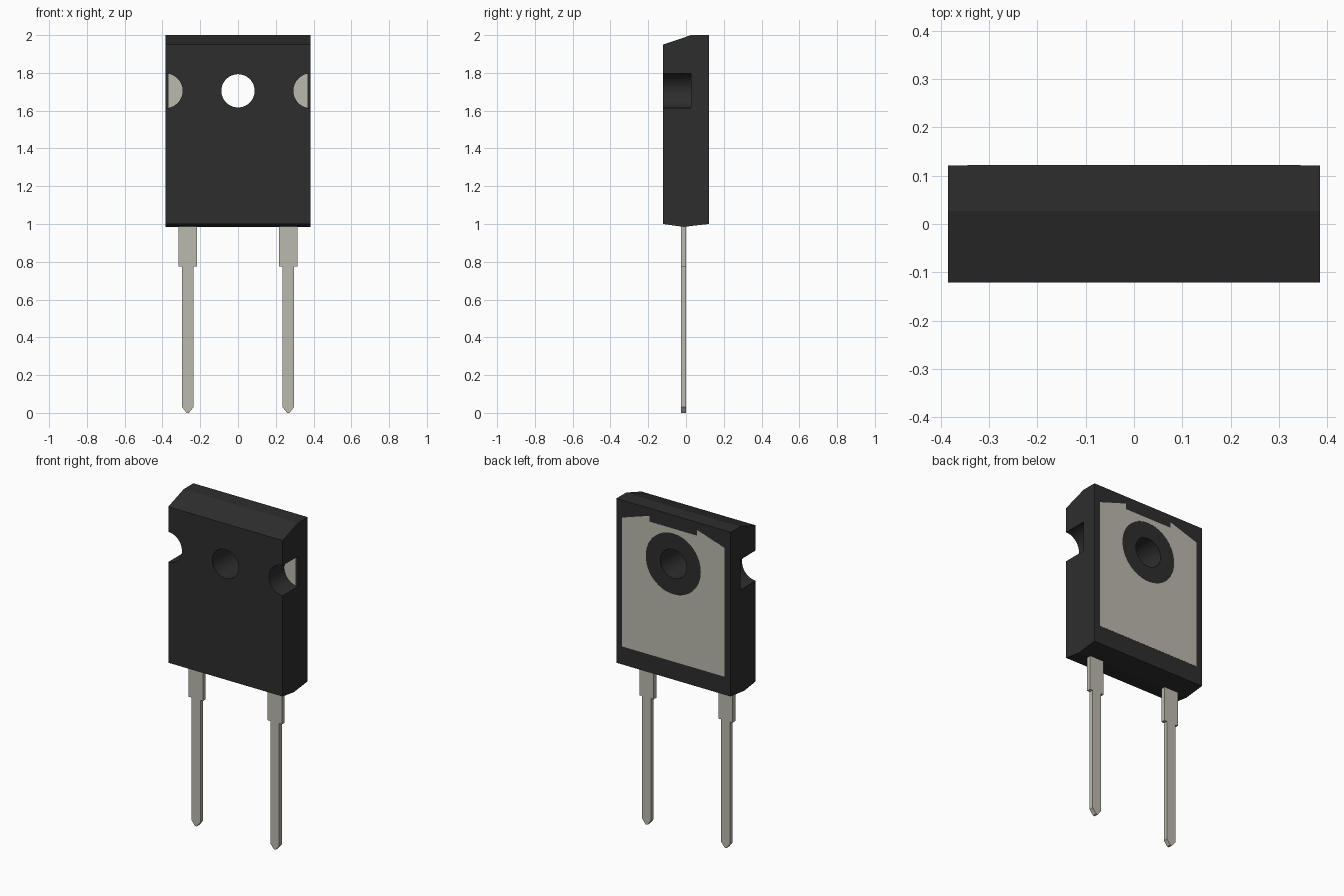
import bpy
import bmesh
import math
from mathutils import Matrix

if "Cube" in bpy.data.objects:
    bpy.data.objects.remove(bpy.data.objects["Cube"])


def material(name, rgb):
    mat = bpy.data.materials.new(name)
    mat.use_nodes = True
    mat.diffuse_color = (*rgb, 1)
    mat.node_tree.nodes["Principled BSDF"].inputs["Base Color"].default_value = (*rgb, 1)
    return mat


black = material("black moulding", (0.027, 0.027, 0.027))
tin = material("tinned metal", (0.50, 0.49, 0.43))


def prism(name, points, start, depth, mat):
    """Extrude a closed outline of 3D points along the vector depth."""
    bm = bmesh.new()
    face = bm.faces.new([bm.verts.new(p) for p in points])
    ext = bmesh.ops.extrude_face_region(bm, geom=[face])
    moved = [v for v in ext["geom"] if isinstance(v, bmesh.types.BMVert)]
    bmesh.ops.translate(bm, verts=moved, vec=depth)
    bmesh.ops.translate(bm, verts=bm.verts, vec=start)
    bmesh.ops.recalc_face_normals(bm, faces=bm.faces)
    return finish(name, bm, mat)


def finish(name, bm, mat):
    mesh = bpy.data.meshes.new(name)
    bm.to_mesh(mesh)
    bm.free()
    mesh.materials.append(mat)
    obj = bpy.data.objects.new(name, mesh)
    bpy.context.collection.objects.link(obj)
    return obj


def cut_round(target, x, z, radius, y0, y1):
    """Cut a cylinder running along y out of the target."""
    bm = bmesh.new()
    place = Matrix.Translation((x, (y0 + y1) / 2, z)) @ Matrix.Rotation(math.pi / 2, 4, "X")
    bmesh.ops.create_cone(bm, cap_ends=True, segments=64, radius1=radius,
                          radius2=radius, depth=y1 - y0, matrix=place)
    cutter = finish("round_cutter", bm, target.data.materials[0])
    mod = target.modifiers.new("round cut", "BOOLEAN")
    mod.operation = "DIFFERENCE"
    mod.solver = "EXACT"
    mod.object = cutter
    bpy.context.view_layer.objects.active = target
    bpy.ops.object.modifier_apply(modifier=mod.name)
    bpy.data.objects.remove(cutter)


HALF_W, HALF_D = 0.385, 0.121
HOLE_Z = 1.705
FLOOR_Y = 0.027

# Moulded body: side profile with sloped top front and shallow pointed underside
profile = [(-HALF_D, 1.0), (-0.013, 0.985), (HALF_D, 1.0),
           (HALF_D, 2.0), (FLOOR_Y, 2.0), (-HALF_D, 1.95)]
body = prism("body", [(0, y, z) for y, z in profile],
             (-HALF_W, 0, 0), (2 * HALF_W, 0, 0), black)

# Mounting hole and the two side notches
cut_round(body, 0, HOLE_Z, 0.088, -0.3, 0.3)
for side in (-1, 1):
    cut_round(body, side * HALF_W, HOLE_Z, 0.092, -0.3, FLOOR_Y)

# Heat spreader set in the back, with stepped top edge
half = [(0.345, 1.11), (0.345, 1.895), (0.16, 1.955), (0.16, 1.92)]
outline = half + [(-x, z) for x, z in reversed(half)]
spreader = prism("heat_spreader", [(x, 0, z) for x, z in outline],
                 (0, 0.1, 0), (0, HALF_D + 0.001 - 0.1, 0), tin)
cut_round(spreader, 0, HOLE_Z, 0.185, -0.3, 0.3)

# Leads: wide shoulder, narrow shank, chamfered tip
lead_half = [(0.048, 1.05), (0.048, 0.775), (0.03, 0.775), (0.03, 0.03), (0.006, 0)]
lead = lead_half + [(-x, z) for x, z in reversed(lead_half)]
for side, word in ((-1, "right"), (1, "left")):
    prism(word + "_lead", [(x, 0, z) for x, z in lead],
          (side * 0.266, -0.026, 0), (0, 0.026, 0), tin)
    # Metal exposed at the bottom of the notch
    pad = [(0.27, 1.6), (0.369, 1.6), (0.369, 1.81), (0.27, 1.81)]
    prism(word + "_notch_pad", [(side * x, 0, z) for x, z in pad],
          (0, FLOOR_Y - 0.001, 0), (0, 0.02, 0), tin)

# Smooth the round walls, keep edges sharp
bpy.ops.object.select_all(action="DESELECT")
for obj in (body, spreader):
    obj.select_set(True)
bpy.context.view_layer.objects.active = body
bpy.ops.object.shade_smooth_by_angle(angle=math.radians(5.9))
